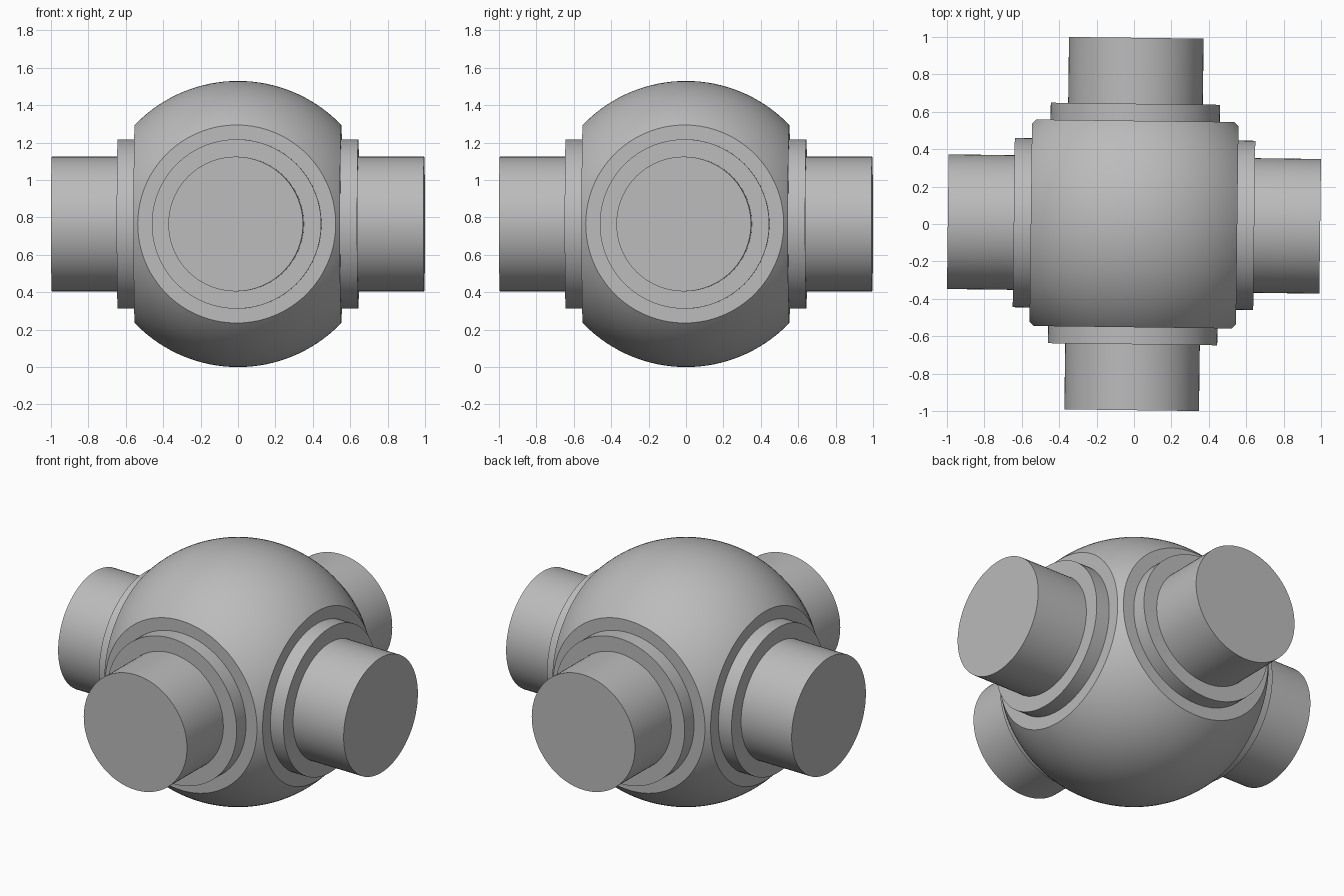
import bpy, bmesh, math
from mathutils import Matrix, Vector

cube = bpy.data.objects.get("Cube")
if cube:
    bpy.data.objects.remove(cube)

CENTRE = Vector((0, 0, 0.765))   # middle of the ball
RADIUS = 0.765
FLAT = 0.552                     # distance of the flats from the middle
TWIST = -0.0125                  # slight turn of the whole fitting

grey = bpy.data.materials.new("grey")
grey.use_nodes = True
GREY = (0.5, 0.5, 0.5, 1)
grey.diffuse_color = GREY
grey.node_tree.nodes["Principled BSDF"].inputs["Base Color"].default_value = GREY


def finish(bm, name, angle):
    """Turn a bmesh into a placed, shaded object."""
    bmesh.ops.recalc_face_normals(bm, faces=bm.faces)
    mesh = bpy.data.meshes.new(name)
    bm.to_mesh(mesh)
    bm.free()
    obj = bpy.data.objects.new(name, mesh)
    bpy.context.collection.objects.link(obj)
    mesh.materials.append(grey)
    obj.location = CENTRE
    obj.rotation_euler.z = angle
    bpy.ops.object.select_all(action="DESELECT")
    obj.select_set(True)
    bpy.context.view_layer.objects.active = obj
    bpy.ops.object.shade_smooth_by_angle(angle=math.radians(25))
    return obj


# Ball body with four round flats cut off
bm = bmesh.new()
bmesh.ops.create_uvsphere(bm, u_segments=128, v_segments=64, radius=RADIUS)
for k in range(4):
    side = Matrix.Rotation(k * math.pi / 2, 3, "Z") @ Vector((1, 0, 0))
    cut = bmesh.ops.bisect_plane(
        bm, geom=bm.verts[:] + bm.edges[:] + bm.faces[:], dist=1e-5,
        plane_co=side * FLAT, plane_no=side, clear_outer=True)
    rim = [e for e in cut["geom_cut"] if isinstance(e, bmesh.types.BMEdge)]
    bmesh.ops.holes_fill(bm, edges=rim, sides=0)
finish(bm, "ball_body", TWIST)


# Stepped arms: a wide collar, then a solid round stub
def arm(name, angle):
    profile = [(0.54, 0), (0.54, 0.453), (0.643, 0.453),
               (0.643, 0.36), (0.9955, 0.36), (0.9955, 0)]
    bm = bmesh.new()
    verts = [bm.verts.new((x, 0, r)) for x, r in profile]
    edges = [bm.edges.new(pair) for pair in zip(verts, verts[1:])]
    bmesh.ops.spin(bm, geom=verts + edges, cent=(0, 0, 0), axis=(1, 0, 0),
                   angle=math.tau, steps=96)
    bmesh.ops.remove_doubles(bm, verts=bm.verts, dist=1e-4)
    finish(bm, name, angle + TWIST)


for k, label in enumerate(("left", "back", "right", "front")):
    arm(label + "_arm", k * math.pi / 2)
